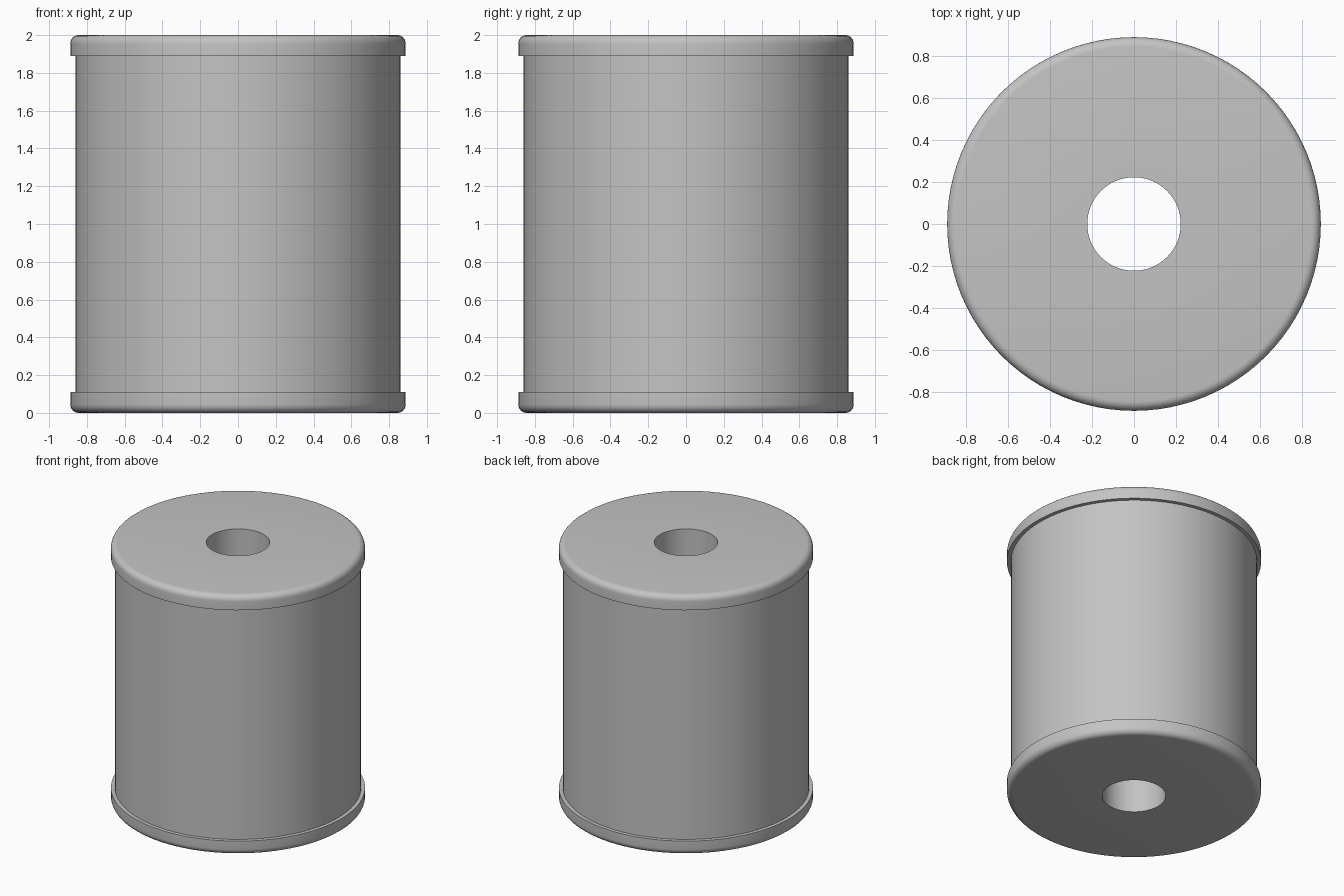
import bpy, bmesh, math

SEGMENTS = 96
BORE, BODY, RIM = 0.222, 0.86, 0.888
HEIGHT, CAP, FILLET = 2.0, 0.11, 0.045

cube = bpy.data.objects.get("Cube")
if cube:
    bpy.data.objects.remove(cube, do_unlink=True)

grey = bpy.data.materials.new("plain grey")
grey.use_nodes = True
grey.diffuse_color = (0.55, 0.55, 0.55, 1)
grey.node_tree.nodes["Principled BSDF"].inputs["Base Color"].default_value = (0.55, 0.55, 0.55, 1)


def lathe(name, profiles):
    """Spin each (radius, height) outline around the z axis into one object."""
    bm = bmesh.new()
    for points in profiles:
        verts = [bm.verts.new((r, 0, z)) for r, z in points]
        edges = [bm.edges.new(pair) for pair in zip(verts, verts[1:])]
        bmesh.ops.spin(bm, geom=verts + edges, cent=(0, 0, 0), axis=(0, 0, 1),
                       angle=math.tau, steps=SEGMENTS, use_merge=True)
    bmesh.ops.remove_doubles(bm, verts=bm.verts, dist=1e-5)
    bmesh.ops.recalc_face_normals(bm, faces=bm.faces)
    mesh = bpy.data.meshes.new(name)
    bm.to_mesh(mesh)
    bm.free()
    mesh.materials.append(grey)
    obj = bpy.data.objects.new(name, mesh)
    bpy.context.collection.objects.link(obj)
    bpy.ops.object.select_all(action='DESELECT')
    obj.select_set(True)
    bpy.context.view_layer.objects.active = obj
    bpy.ops.object.shade_smooth_by_angle(angle=math.radians(30))


def cap_outline(base, up):
    """Closed ring section with a rounded outer edge on its exposed side."""
    arc = [(RIM - FILLET + FILLET * math.sin(a), FILLET - FILLET * math.cos(a))
           for a in (math.radians(15 * i) for i in range(7))]
    outline = [(BORE, 0), *arc, (RIM, CAP), (BORE, CAP), (BORE, 0)]
    return [(r, base + up * z) for r, z in outline]


# Drum with a bore through its middle, closed between the caps
low, high = CAP, HEIGHT - CAP
lathe("drum_body", [[(BORE, low), (BODY, low), (BODY, high), (BORE, high), (BORE, low)]])

# End caps
lathe("bottom_cap", [cap_outline(0, 1)])
lathe("top_cap", [cap_outline(HEIGHT, -1)])
